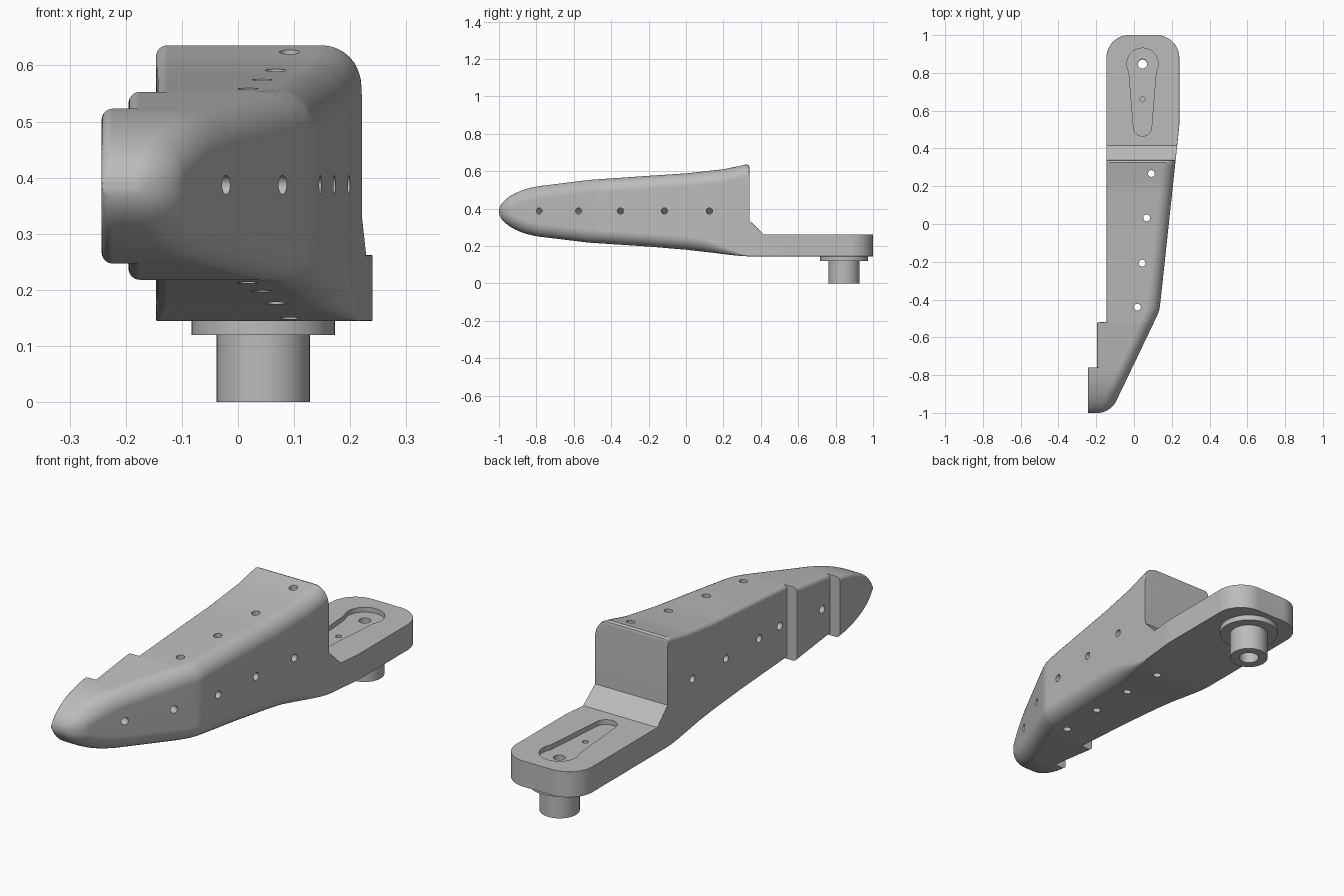
import bpy, bmesh, math
from mathutils import Vector

cube = bpy.data.objects.get("Cube")
if cube:
    bpy.data.objects.remove(cube, do_unlink=True)

grey = bpy.data.materials.new("plain_grey")
grey.use_nodes = True
COLOUR = (0.5, 0.5, 0.5, 1)
grey.diffuse_color = COLOUR
grey.node_tree.nodes["Principled BSDF"].inputs["Base Color"].default_value = COLOUR


def make_object(name, bm):
    bmesh.ops.recalc_face_normals(bm, faces=bm.faces)
    mesh = bpy.data.meshes.new(name)
    bm.to_mesh(mesh)
    bm.free()
    mesh.materials.append(grey)
    obj = bpy.data.objects.new(name, mesh)
    bpy.context.collection.objects.link(obj)
    return obj


def activate(obj):
    bpy.ops.object.select_all(action='DESELECT')
    obj.select_set(True)
    bpy.context.view_layer.objects.active = obj


def finish(obj):
    activate(obj)
    bpy.ops.object.shade_smooth_by_angle(angle=math.radians(30))
    mod = obj.modifiers.new("even_normals", 'WEIGHTED_NORMAL')
    mod.keep_sharp = True


def loft(name, rings, closed=False):
    bm = bmesh.new()
    loops = [[bm.verts.new(p) for p in ring] for ring in rings]
    pairs = list(zip(loops, loops[1:]))
    if closed:
        pairs.append((loops[-1], loops[0]))
    for a, b in pairs:
        for i in range(len(a)):
            j = (i + 1) % len(a)
            bm.faces.new((a[i], a[j], b[j], b[i]))
    if not closed:
        bm.faces.new(loops[0])
        bm.faces.new(loops[-1])
    return make_object(name, bm)


def subtract(target, cutter):
    cutter.hide_render = True
    activate(target)
    mod = target.modifiers.new("cut", 'BOOLEAN')
    mod.operation = 'DIFFERENCE'
    mod.solver = 'EXACT'
    mod.object = cutter
    bpy.ops.object.modifier_apply(modifier=mod.name)
    bpy.data.objects.remove(cutter, do_unlink=True)


def drill(target, centre, direction, radius, length):
    bm = bmesh.new()
    bmesh.ops.create_cone(bm, cap_ends=True, segments=24, radius1=radius,
                          radius2=radius, depth=length)
    turn = Vector(direction).to_track_quat('Z', 'Y').to_matrix()
    bmesh.ops.rotate(bm, verts=bm.verts, matrix=turn)
    bmesh.ops.translate(bm, verts=bm.verts, vec=centre)
    subtract(target, make_object("drill", bm))


def lerp_table(table, y):
    for (a, va), (b, vb) in zip(table, table[1:]):
        if y <= b:
            return va + (vb - va) * max(0, (y - a) / (b - a))
    return table[-1][1]


# Side profile and plan of the arm
MID = 0.385
STEP1, STEP2, HEEL = -0.76, -0.52, 0.34
TOP = [(STEP1, .523), (STEP2, .553), (-.2, .575), (0, .588), (.2, .61), (.325, .636),
       (.336, .631), (HEEL, .618), (.3405, .335), (.415, .262), (1, .262)]
BOTTOM = [(STEP1, .247), (STEP2, .218), (-.2, .197), (0, .18), (.15, .163),
          (.28, .147), (.32, .145), (1, .145)]
SIDE_SLOPE, NOSE_SLOPE, KINK = 0.107, 0.48, -0.46
END_R = 0.12


def heights(y):
    if y < STEP1:
        t = y + 1
        half = .115 * math.sqrt(max(0, 1 - (1 - t / .24) ** 2)) + .096 * t
        return MID - half, MID + half
    return lerp_table(BOTTOM, y), lerp_table(TOP, y)


def right_edge(y):
    t = y + 1
    if t < .06:
        return -.19 + .066 * math.sqrt(max(0, 1 - (1 - t / .06) ** 2)) + .48 * t
    d = y - KINK
    a, b = SIDE_SLOPE * d, NOSE_SLOPE * d
    return min(.24, .135 + (a + b - math.sqrt((a - b) ** 2 + .00003)) / 2)


def left_edge(y):
    return -.243 if y < STEP1 else -.195 if y < STEP2 else -.146


def section(y):
    xl, xr = left_edge(y), right_edge(y)
    zb, zt = heights(y)
    over = y - (1 - END_R)
    if over > 0:
        inset = END_R - math.sqrt(max(0, END_R ** 2 - over ** 2))
        xl, xr = xl + inset, xr - inset
    limit = .45 * min(xr - xl, zt - zb)
    fade = max(0, min(1, (HEEL - y) / .25))
    tiny = .002
    top_r, top_l = (.07, .02) if y <= HEEL else (tiny, tiny)
    radii = [tiny + .018 * fade, tiny + .068 * fade, top_r, top_l]
    corners = [(xl, zb, 1, 1), (xr, zb, -1, 1), (xr, zt, -1, -1), (xl, zt, 1, -1)]
    ring = []
    for k, ((x, z, sx, sz), r) in enumerate(zip(corners, radii)):
        r = min(r, limit)
        for i in range(9):
            a = math.pi * (1 + k / 2 + i / 16)
            ring.append((x + sx * r + r * math.cos(a), y, z + sz * r + r * math.sin(a)))
    return ring


# Stations along the arm: nose, steps, kink, heel, rounded end
stations = {-1 + .24 * (1 - math.cos(.05 + (math.pi / 2 - .05) * i / 18)) for i in range(18)}
for s in (STEP1, STEP2):
    stations |= {s - .0004, s + .0004}
stations |= {-.7 + .06 * i for i in range(3)}
stations |= {KINK + .01 * i for i in range(-5, 6)}
stations |= {-.35 + .05 * i for i in range(14)}
stations |= {.325, .336, HEEL, .3405, .415, .5, .515, .53, 1 - END_R}
stations |= {1 - END_R + END_R * math.sin(math.pi / 2 * i / 12) for i in range(1, 13)}
arm = loft("arm", [section(y) for y in sorted(stations)])

# Cross holes, square to the outer wall
for y in (-.785, -.575, -.35, -.115, .125):
    slope = NOSE_SLOPE if y < KINK else SIDE_SLOPE
    drill(arm, (right_edge(y), y, .387), (1, -slope, 0), .017, 1.2)

# Vertical holes
for x, y in ((.018, -.44), (.043, -.207), (.067, .032), (.092, .267)):
    drill(arm, (x, y, .4), (0, 0, 1), .018, 1)

# Keyhole recess in the mounting plate
PX, PY = .045, .848
outline = []
for i in range(33):
    a = math.radians(-30 + 240 * i / 32)
    outline.append((PX + .083 * math.cos(a), PY + .083 * math.sin(a)))
for i in range(17):
    a = math.pi * (1 + i / 16)
    outline.append((PX + .048 * math.cos(a), PY - .335 + .048 * math.sin(a)))
subtract(arm, loft("recess", [[(x, y, z) for x, y in outline] for z in (.24, .3)]))
drill(arm, (PX, PY, .2), (0, 0, 1), .025, .3)
drill(arm, (PX, .66, .25), (0, 0, 1), .013, .1)
finish(arm)

# Hollow pivot boss with flange
profile = [(.025, .147), (.128, .147), (.128, .12), (.083, .12),
           (.083, 0), (.043, 0), (.043, .1), (.025, .1)]
turns = [2 * math.pi * i / 48 for i in range(48)]
boss = loft("pivot_boss", [[(PX + r * math.cos(a), PY - .003 + r * math.sin(a), z)
                            for r, z in profile] for a in turns], closed=True)
finish(boss)
